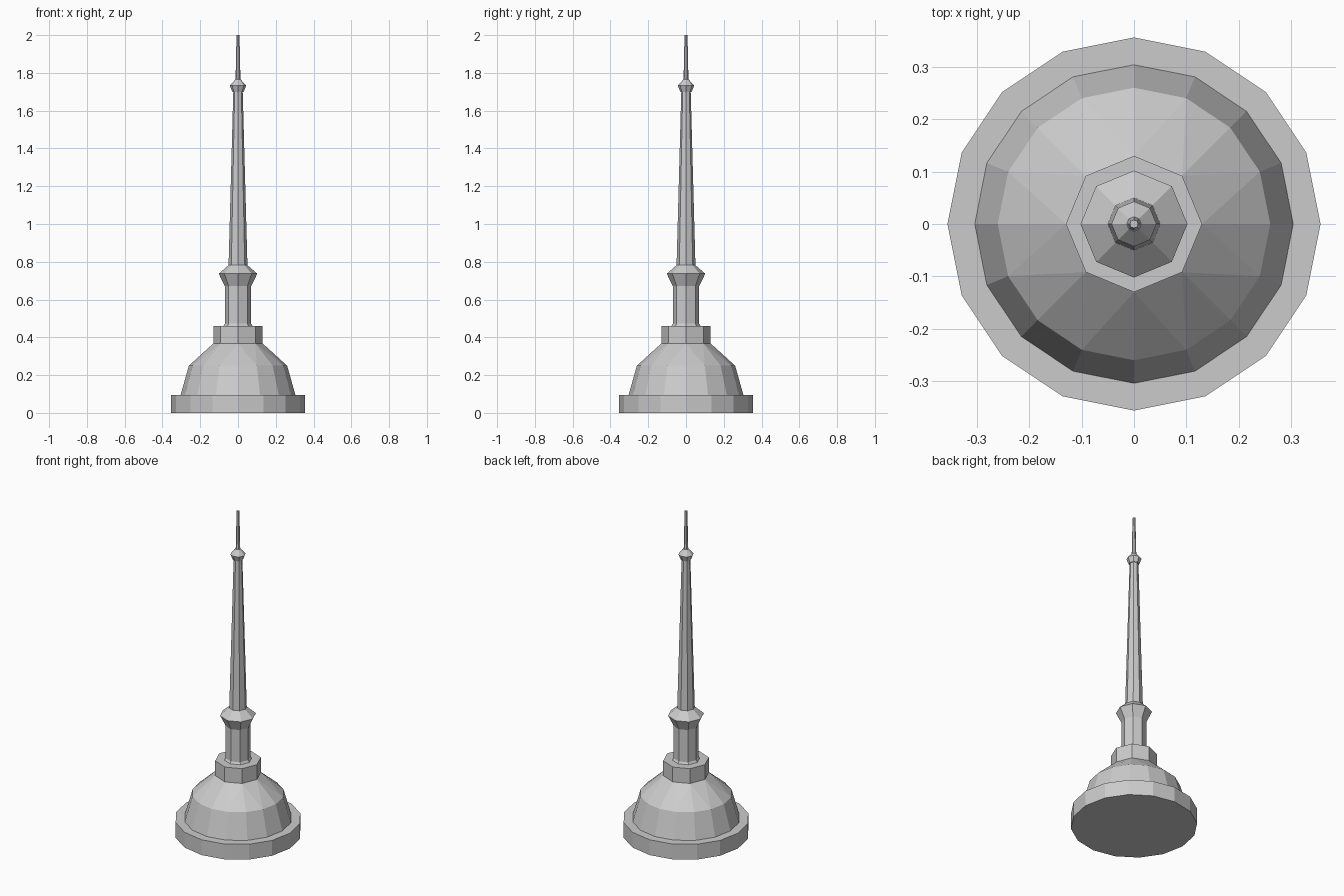
import bpy, bmesh
from math import cos, sin, pi

if "Cube" in bpy.data.objects:
    bpy.data.objects.remove(bpy.data.objects["Cube"])


def ring(bm, r, z, n):
    return [bm.verts.new((r * cos(2 * pi * i / n), r * sin(2 * pi * i / n), z)) for i in range(n)]


def bridge(bm, a, b):
    """Join ring a to the ring b above it; b may have half as many sides."""
    n, m = len(a), len(b)
    for i in range(m):
        j = (i + 1) % m
        if n == m:
            bm.faces.new((a[i], a[j], b[j], b[i]))
        else:
            k = 2 * i
            bm.faces.new((a[k], a[k + 1], b[i]))
            bm.faces.new((a[k + 1], b[j], b[i]))
            bm.faces.new((a[k + 1], a[(k + 2) % n], b[j]))


def turned(name, profile):
    """Closed faceted solid from (radius, height, sides) rings."""
    bm = bmesh.new()
    rings = [ring(bm, *p) for p in profile]
    for a, b in zip(rings, rings[1:]):
        bridge(bm, a, b)
    bm.faces.new(rings[0][::-1])
    bm.faces.new(rings[-1])
    me = bpy.data.meshes.new(name)
    bm.to_mesh(me)
    bm.free()
    ob = bpy.data.objects.new(name, me)
    bpy.context.collection.objects.link(ob)


# Round plinth
turned("base", [(0.356, 0, 16), (0.356, 0.095, 16)])
# Dome narrowing from sixteen sides to eight
turned("dome", [(0.304, 0.095, 16), (0.26, 0.25, 16), (0.13, 0.368, 8)])
# Octagonal collar
turned("collar", [(0.13, 0.368, 8), (0.13, 0.46, 8)])
# Neck with flared cap
turned("neck", [(0.078, 0.46, 8), (0.07, 0.472, 8), (0.07, 0.672, 8),
                (0.102, 0.737, 8), (0.05, 0.782, 8)])
# Tapered spire
turned("spire", [(0.05, 0.782, 8), (0.025, 1.70, 8)])
# Knob near the tip
turned("knob", [(0.03, 1.70, 8), (0.043, 1.733, 8), (0.014, 1.765, 8)])
# Thin needle
turned("needle", [(0.013, 1.765, 8), (0.008, 2.0, 8)])
